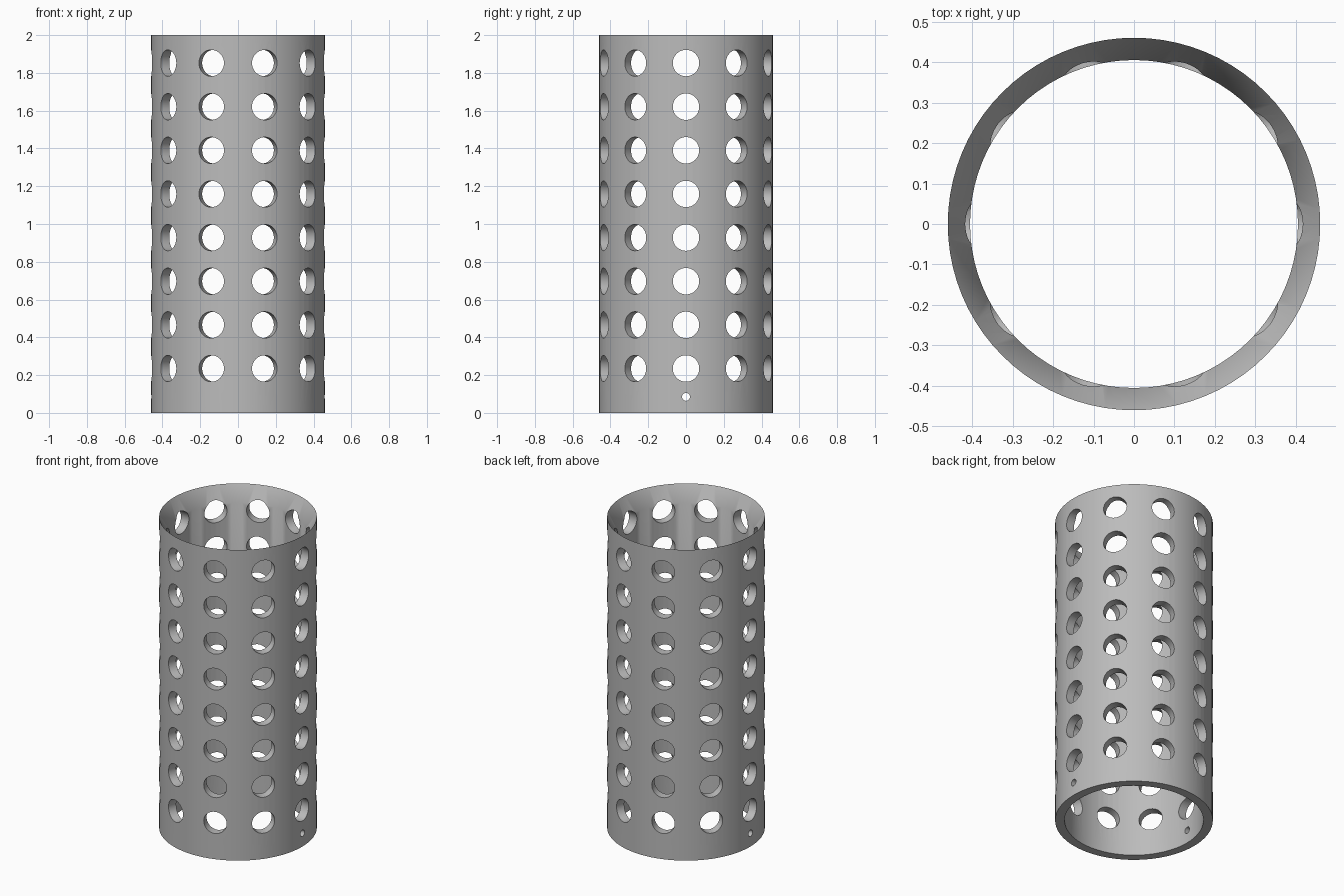
import bpy
import bmesh
from math import cos, sin, pi, radians
from mathutils import Matrix

cube = bpy.data.objects.get("Cube")
if cube:
    bpy.data.objects.remove(cube, do_unlink=True)

SEGMENTS = 80
OUTER, INNER, HEIGHT = 0.46, 0.405, 2.0
CHAMFER = 0.1          # depth of the inner lead-in at the top

grey = bpy.data.materials.new("plain grey")
grey.use_nodes = True
colour = (0.5, 0.5, 0.5, 1)
grey.diffuse_color = colour
grey.node_tree.nodes["Principled BSDF"].inputs["Base Color"].default_value = colour


def make_object(name, bm):
    bmesh.ops.recalc_face_normals(bm, faces=bm.faces)
    mesh = bpy.data.meshes.new(name)
    bm.to_mesh(mesh)
    bm.free()
    mesh.materials.append(grey)
    obj = bpy.data.objects.new(name, mesh)
    bpy.context.collection.objects.link(obj)
    return obj


# Tube wall: closed section turned around z, ending in a knife edge at the top
section = [(OUTER, 0), (OUTER, HEIGHT), (INNER, HEIGHT - CHAMFER), (INNER, 0)]
bm = bmesh.new()
rings = []
for r, z in section:
    rings.append([bm.verts.new((r * cos(2 * pi * i / SEGMENTS),
                                r * sin(2 * pi * i / SEGMENTS), z))
                  for i in range(SEGMENTS)])
for k, ring in enumerate(rings):
    other = rings[(k + 1) % len(rings)]
    for i in range(SEGMENTS):
        j = (i + 1) % SEGMENTS
        bm.faces.new((ring[i], ring[j], other[j], other[i]))
tube = make_object("perforated_tube", bm)


# Radial pins that punch the holes
def add_pin(bm, angle, z, radius, sides):
    place = (Matrix.Translation((0, 0, z)) @ Matrix.Rotation(angle, 4, "Z")
             @ Matrix.Translation((0.45, 0, 0)) @ Matrix.Rotation(pi / 2, 4, "Y"))
    bmesh.ops.create_cone(bm, cap_ends=True, segments=sides, radius1=radius,
                          radius2=radius, depth=0.3, matrix=place)


bm = bmesh.new()
for row in range(8):
    for column in range(10):
        add_pin(bm, radians(36 * column), 0.235 + 0.231 * row, 0.07, 40)
for angle in (0, pi):
    add_pin(bm, angle, 0.085, 0.021, 24)
cutter = make_object("hole_cutter", bm)
cutter.hide_render = True

punch = tube.modifiers.new("holes", "BOOLEAN")
punch.operation = "DIFFERENCE"
punch.solver = "EXACT"
punch.object = cutter

# Bake the holes and drop the cutter
bpy.ops.object.select_all(action="DESELECT")
bpy.context.view_layer.objects.active = tube
tube.select_set(True)
bpy.ops.object.modifier_apply(modifier=punch.name)
bpy.data.objects.remove(cutter, do_unlink=True)
bpy.ops.object.shade_smooth_by_angle(angle=radians(30))
